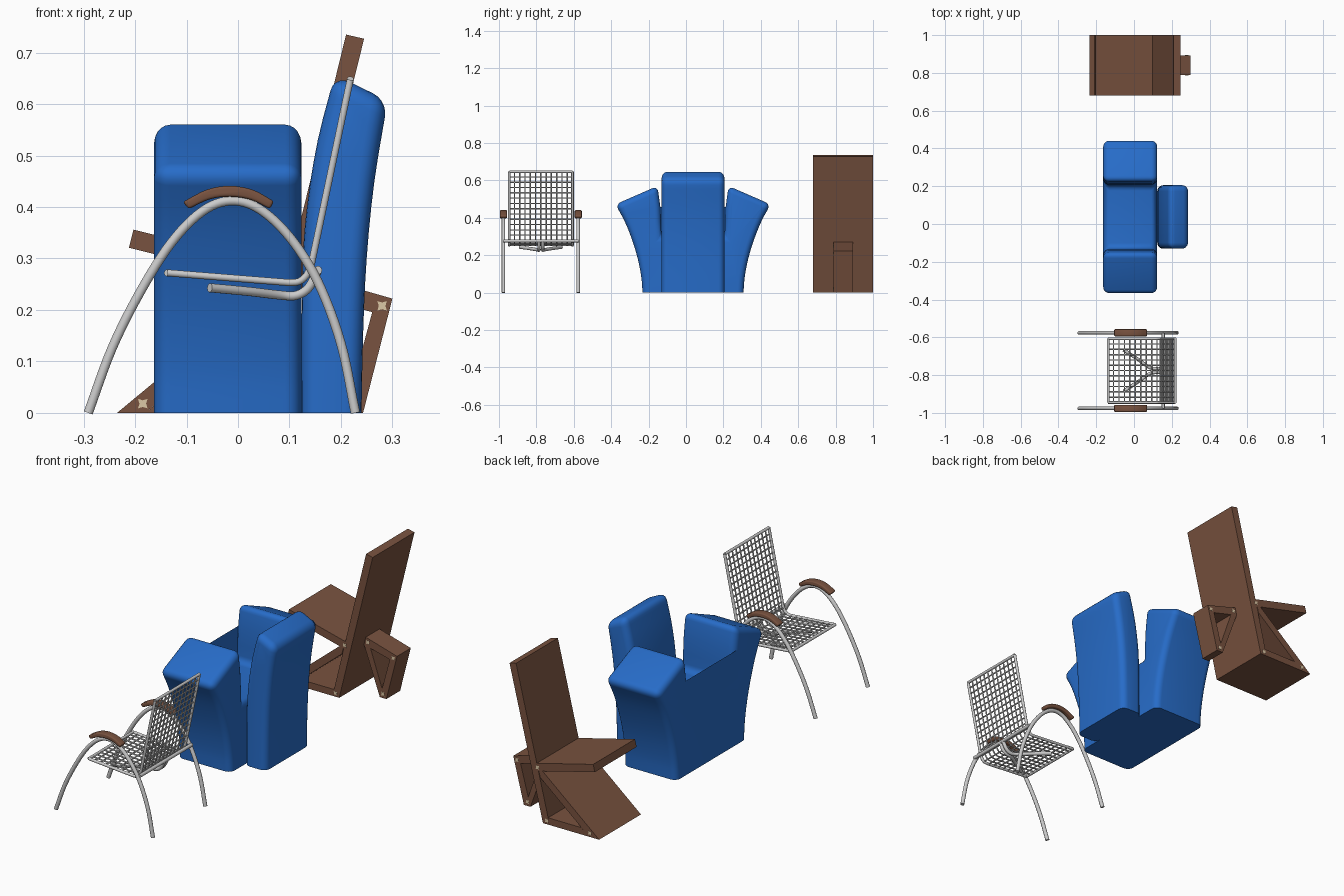
import bpy, bmesh, math
from mathutils import Vector

if "Cube" in bpy.data.objects:
    bpy.data.objects.remove(bpy.data.objects["Cube"])


def material(name, rgb):
    m = bpy.data.materials.new(name)
    m.diffuse_color = (*rgb, 1)
    m.use_nodes = True
    m.node_tree.nodes["Principled BSDF"].inputs["Base Color"].default_value = m.diffuse_color
    return m


BLUE = material("blue fabric", (0.02, 0.15, 0.58))
WOOD = material("brown wood", (0.19, 0.085, 0.05))
PEG = material("pale wood", (0.72, 0.58, 0.38))


def smooth(ob, deg=40):
    bpy.ops.object.select_all(action='DESELECT')
    ob.select_set(True)
    bpy.context.view_layer.objects.active = ob
    bpy.ops.object.shade_smooth_by_angle(angle=math.radians(deg))


def prism(name, profiles, axis, lo, hi, mat, bevel=0, segments=5):
    """Extrude outlines (xz along 'y', or yz along 'x') from lo to hi, rounding sharp edges."""
    bm = bmesh.new()
    for pts in profiles:
        rings = []
        for d in (lo, hi):
            rings.append([bm.verts.new((d, u, v) if axis == 'x' else (u, d, v)) for u, v in pts])
        bm.faces.new(rings[0])
        bm.faces.new(rings[1][::-1])
        for i in range(len(pts)):
            j = (i + 1) % len(pts)
            bm.faces.new((rings[0][j], rings[0][i], rings[1][i], rings[1][j]))
    bmesh.ops.recalc_face_normals(bm, faces=bm.faces)
    if bevel:
        edges = [e for e in bm.edges if e.calc_face_angle(0) > 0.6
                 and max(v.co.z for v in e.verts) > 0.001]
        bmesh.ops.bevel(bm, geom=edges, offset=bevel, segments=segments, profile=0.5,
                        affect='EDGES', clamp_overlap=True)
    me = bpy.data.meshes.new(name)
    bm.to_mesh(me)
    bm.free()
    ob = bpy.data.objects.new(name, me)
    bpy.context.collection.objects.link(ob)
    me.materials.append(mat)
    if bevel:
        smooth(ob)
    return ob


def tubes(name, paths, radius, res=3):
    """Round tubes along point paths, converted to one mesh."""
    cu = bpy.data.curves.new(name, 'CURVE')
    cu.dimensions = '3D'
    cu.bevel_depth = radius
    cu.bevel_resolution = res
    cu.use_fill_caps = True
    for path in paths:
        sp = cu.splines.new('POLY')
        sp.points.add(len(path) - 1)
        for p, co in zip(sp.points, path):
            p.co = (*co, 1)
    ob = bpy.data.objects.new(name, cu)
    bpy.context.collection.objects.link(ob)
    bpy.ops.object.select_all(action='DESELECT')
    ob.select_set(True)
    bpy.context.view_layer.objects.active = ob
    bpy.ops.object.convert(target='MESH')
    smooth(bpy.context.object)


def spline(pts, n=6):
    """Catmull-Rom curve through the points."""
    p = [Vector(q) for q in pts]
    p = [2 * p[0] - p[1]] + p + [2 * p[-1] - p[-2]]
    out = []
    for i in range(1, len(p) - 2):
        a, b, c, d = p[i - 1:i + 3]
        for k in range(n):
            t = k / n
            out.append(0.5 * (2 * b + (c - a) * t + (2 * a - 5 * b + 4 * c - d) * t * t
                              + (3 * b - a - 3 * c + d) * t ** 3))
    return out + [p[-2]]


def at_y(path, y):
    return [(p[0], y, p[1]) for p in path]


# --- Metal mesh chair ---
Y0, Y1 = -0.945, -0.607
YM = (Y0 + Y1) / 2
hoop = spline([(-0.291, 0), (-0.245, 0.125), (-0.19, 0.235), (-0.13, 0.33), (-0.07, 0.391),
               (-0.015, 0.412), (0.04, 0.397), (0.1, 0.342), (0.155, 0.255), (0.2, 0.135), (0.228, 0)])
tubes("arm_leg_hoops", [at_y(hoop, y) for y in (-0.976, -0.576)], 0.0095)
top = spline([(-0.107, 0.41), (-0.06, 0.434), (-0.015, 0.441), (0.03, 0.433), (0.07, 0.411)], 4)
low = spline([(0.062, 0.396), (0.025, 0.414), (-0.015, 0.42), (-0.055, 0.415), (-0.096, 0.396)], 4)
for i, y in enumerate((-0.976, -0.576)):
    prism(f"armrest_{i + 1}", [top + low], 'y', y - 0.019, y + 0.019, WOOD, 0.005, 3)

bend = spline([(0.1, 0.253), (0.118, 0.255), (0.133, 0.267), (0.143, 0.29)], 3)
side = [Vector((-0.137, 0.272))] + bend + [Vector((0.218, 0.647))]
frame = [at_y(side, y) for y in (Y0, Y1)]
frame += [[(x, Y0, z), (x, Y1, z)] for x, z in (side[0], side[-1])]
tubes("seat_frame", frame, 0.007)

# Woven wires: lengthwise along the bent frame, crosswise at even steps
wires = [at_y(side, Y0 + (Y1 - Y0) * i / 12) for i in range(1, 12)]
lengths = [(b - a).length for a, b in zip(side, side[1:])]
N = 23
for k in range(1, N):
    s = sum(lengths) * k / N
    for a, b, ln in zip(side, side[1:], lengths):
        if s <= ln:
            q = a.lerp(b, s / ln)
            wires.append([(q.x, Y0, q.y), (q.x, Y1, q.y)])
            break
        s -= ln
tubes("mesh_wires", wires, 0.0035, 1)

# Rear crossbar and splayed support under the seat
tubes("crossbar", [[(0.155, -0.976, 0.277), (0.155, -0.576, 0.277)]], 0.0085)
tubes("seat_support", [spline([(-0.055, YM + s * 0.11, 0.243), (0.02, YM + s * 0.06, 0.236),
                               (0.08, YM + s * 0.018, 0.229), (0.112, YM + s * 0.01, 0.228),
                               (0.137, YM + s * 0.01, 0.243), (0.155, YM + s * 0.01, 0.277)])
                       for s in (-1, 1)], 0.009)

# --- Blue upholstered armchair ---
CY = 0.0375
inner = [(0.17, 0.30), (0.17, 0.38), (0.175, 0.46), (0.19, 0.57)]
outer = spline([(0.415, 0.472), (0.365, 0.38), (0.325, 0.28), (0.295, 0.18), (0.276, 0.08), (0.27, 0)], 3)
half = inner + [tuple(p) for p in outer]
body = [(CY + u, v) for u, v in half] + [(CY - u, v) for u, v in reversed(half)]
prism("armchair_seat_and_arms", [body], 'x', -0.163, 0.123, BLUE, 0.032)

rear = spline([(0.24, 0), (0.243, 0.15), (0.25, 0.3), (0.265, 0.45), (0.291, 0.607)], 3)
front = spline([(0.188, 0.657), (0.155, 0.53), (0.134, 0.4), (0.125, 0.27), (0.123, 0)], 3)
prism("armchair_back", [rear + front], 'y', CY - 0.168, CY + 0.168, BLUE, 0.032)

# --- Wooden zigzag chair ---
prism("zigzag_back", [[(0.03, 0), (0.066, 0), (0.245, 0.727), (0.21, 0.735)]], 'y', 0.68, 1, WOOD)
prism("zigzag_seat", [[(-0.203, 0.356), (-0.212, 0.321), (0.09, 0.245), (0.099, 0.281)]], 'y', 0.68, 1, WOOD)
prism("front_brace", [[(-0.235, 0), (-0.18, 0), (0.08, 0.216), (0.088, 0.246), (0.068, 0.251)]],
      'y', 0.68, 1, WOOD)
prism("base_board", [[(-0.18, 0), (0.03, 0), (0.038, 0.033), (-0.14, 0.033)]], 'y', 0.68, 1, WOOD)
prism("rear_leg", [[(0.132, 0.27), (0.3, 0.222), (0.291, 0.188), (0.123, 0.232)],
                   [(0.3, 0.222), (0.243, 0), (0.208, 0), (0.262, 0.2)],
                   [(0.208, 0), (0.235, 0), (0.155, 0.232), (0.122, 0.235)]], 'y', 0.788, 0.893, WOOD)


# Pale four-pointed pegs at the joints, showing on both sides
def star(x, z, r=0.013):
    return [(x + (r if i % 2 else r * 0.5) * math.cos(math.pi * i / 4),
             z + (r if i % 2 else r * 0.5) * math.sin(math.pi * i / 4)) for i in range(8)]


prism("front_pegs", [star(0.095, 0.262), star(0.046, 0.017), star(-0.185, 0.018)], 'y', 0.679, 1.001, PEG)
prism("rear_pegs", [star(0.28, 0.208), star(0.143, 0.248), star(0.224, 0.02)], 'y', 0.787, 0.894, PEG)
